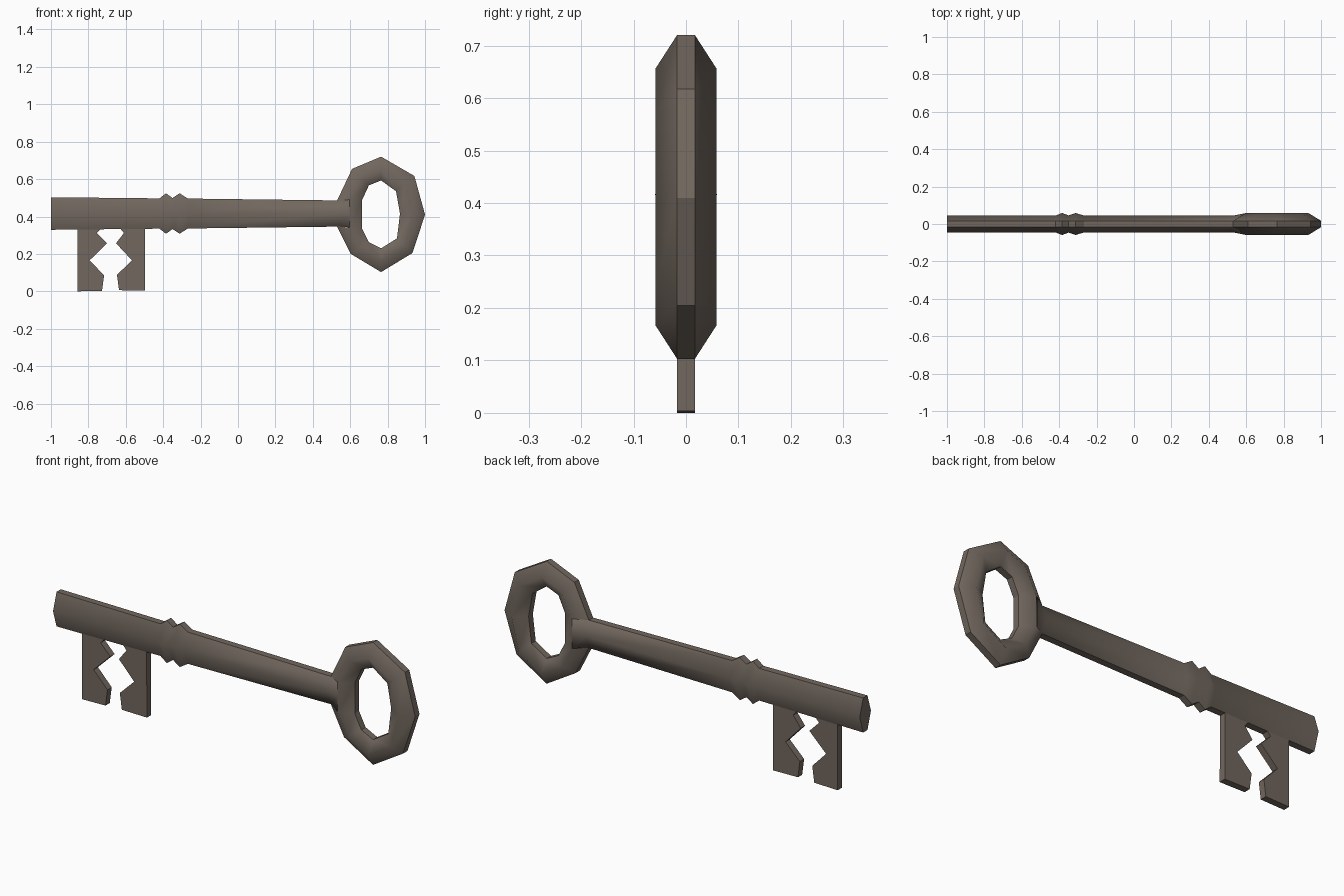
import bpy, bmesh

if "Cube" in bpy.data.objects:
    bpy.data.objects.remove(bpy.data.objects["Cube"])

metal = bpy.data.materials.new("aged grey brown metal")
metal.diffuse_color = (0.165, 0.135, 0.112, 1)
metal.use_nodes = True
metal.node_tree.nodes["Principled BSDF"].inputs["Base Color"].default_value = metal.diffuse_color
T = 0.017   # half thickness of the flat rims and the bit


def finish(name, bm, smooth):
    bmesh.ops.recalc_face_normals(bm, faces=bm.faces)
    for f in bm.faces:
        f.smooth = smooth
    # rims and end caps stay crisp, the rounded flanks shade smoothly
    for e in bm.edges:
        rim = all(abs(v.co.y) < T + 0.003 for v in e.verts)
        end = all(v.co.x < -0.99 for v in e.verts)
        e.smooth = not (rim or end)
    me = bpy.data.meshes.new(name)
    bm.to_mesh(me)
    bm.free()
    me.materials.append(metal)
    ob = bpy.data.objects.new(name, me)
    bpy.context.collection.objects.link(ob)
    return ob


# Shaft: six-sided section lofted along x (x, half height, flank y, rim y)
CZ = 0.416
stations = [(-1, .087, .045, T), (-.42, .081, .045, T), (-.385, .108, .059, T),
            (-.35, .083, .046, T), (-.312, .108, .059, T), (-.268, .08, .045, T),
            (.53, .07, .045, T), (.595, .074, .058, .058)]
bm = bmesh.new()
loops = []
for x, h, w, r in stations:
    sec = [(r, h), (w, 0), (r, -h), (-r, -h), (-w, 0), (-r, h)]
    loops.append([bm.verts.new((x, y, CZ + z)) for y, z in sec])
for a, b in zip(loops, loops[1:]):
    for i in range(6):
        j = (i + 1) % 6
        bm.faces.new((a[i], a[j], b[j], b[i]))
bm.faces.new(loops[0])
finish("shaft", bm, True)

# Bow: faceted ring with a raised middle ridge, open where the shaft enters
outer = [(.53, .486), (.61, .655), (.765, .72), (.943, .617), (1, .41),
         (.933, .205), (.765, .103), (.603, .2), (.53, .346)]
inner = [(.663, .487), (.7, .567), (.765, .593), (.845, .535), (.866, .415),
         (.85, .283), (.765, .23), (.7, .262), (.663, .335)]
bm = bmesh.new()
loops = []
for (ox, oz), (ix, iz) in zip(outer, inner):
    mx, mz = (ox + ix) / 2, (oz + iz) / 2
    sec = [(ox, -T, oz), (mx, -.058, mz), (ix, -T, iz),
           (ix, T, iz), (mx, .058, mz), (ox, T, oz)]
    loops.append([bm.verts.new(p) for p in sec])
n = len(loops)
for k in range(n):
    a, b = loops[k], loops[(k + 1) % n]
    for i in range(6):
        if k == n - 1 and i in (0, 4, 5):
            continue
        j = (i + 1) % 6
        bm.faces.new((a[i], a[j], b[j], b[i]))
finish("bow_ring", bm, True)


# Bit: two flat notched teeth
def tooth(name, pts):
    bm = bmesh.new()
    face = bm.faces.new([bm.verts.new((x, -T, z)) for x, z in pts])
    ext = bmesh.ops.extrude_face_region(bm, geom=[face], use_keep_orig=True)
    for v in ext["geom"]:
        if isinstance(v, bmesh.types.BMVert):
            v.co.y = T
    finish(name, bm, False)


tooth("bit_tooth_outer", [(-.858, .336), (-.858, 0), (-.727, .003), (-.716, .085),
                          (-.793, .166), (-.7, .257), (-.754, .312), (-.732, .336)])
tooth("bit_tooth_inner", [(-.498, .338), (-.496, .004), (-.636, .006), (-.647, .088),
                          (-.567, .166), (-.652, .257), (-.61, .312), (-.632, .338)])
